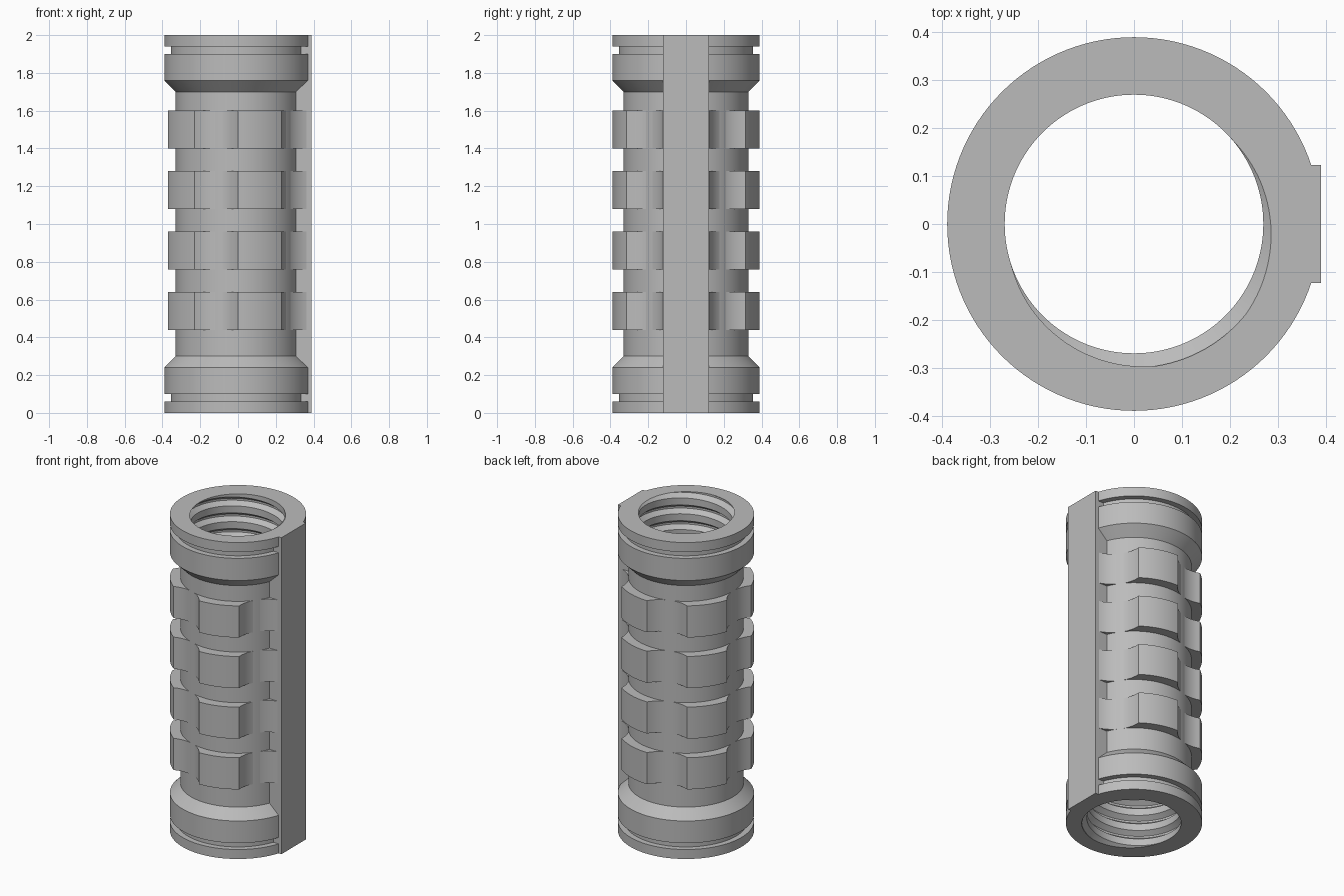
import bpy, bmesh
from math import sin, cos, pi, tau, floor, sqrt, radians

cube = bpy.data.objects.get("Cube")
if cube:
    bpy.data.objects.remove(cube)

HEIGHT, SEGMENTS = 2.0, 120
OUTER, CORE, GROOVE, BORE, ROOT = 0.39, 0.33, 0.355, 0.27, 0.30
PITCH = 0.1

grey = bpy.data.materials.new("matte_grey")
grey.use_nodes = True
grey.diffuse_color = (0.5, 0.5, 0.5, 1)
grey.node_tree.nodes["Principled BSDF"].inputs["Base Color"].default_value = (0.5, 0.5, 0.5, 1)


def finish(bm, name):
    """Weld, orient and shade a mesh, then add it as a named object."""
    bmesh.ops.remove_doubles(bm, verts=bm.verts, dist=0.0002)
    bmesh.ops.recalc_face_normals(bm, faces=bm.faces)
    mesh = bpy.data.meshes.new(name)
    bm.to_mesh(mesh)
    bm.free()
    mesh.materials.append(grey)
    obj = bpy.data.objects.new(name, mesh)
    bpy.context.collection.objects.link(obj)
    bpy.ops.object.select_all(action='DESELECT')
    obj.select_set(True)
    bpy.context.view_layer.objects.active = obj
    bpy.ops.object.shade_smooth_by_angle(angle=radians(25))
    return obj


# Helical thread cut into the bore: a trapezoid groove with a flat root
HALF, FLAT = 0.28, 0.06
START = HEIGHT / PITCH + 1 / 6


def bore_radius(z, angle):
    u = z / PITCH - angle / tau - START
    d = abs(u - floor(u + 0.5))
    t = min(1, max(0, (HALF - d) / (HALF - FLAT)))
    return BORE + (ROOT - BORE) * t


def bore_points(angle):
    """Points down the bore wall at one angle, top to bottom."""
    heights = [HEIGHT]
    for turn in range(3, -int(HEIGHT / PITCH) - 4, -1):
        for edge in (HALF, FLAT, -FLAT, -HALF):
            z = PITCH * (turn + edge + START + angle / tau)
            heights.append(min(HEIGHT, max(0, z)))
    heights.append(0)
    return [(bore_radius(z, angle), z) for z in heights]


# Outer profile: grooved collar with a tapered shoulder, mirrored at the top
collar = [(OUTER, 0), (OUTER, 0.06), (GROOVE, 0.06), (GROOVE, 0.10),
          (OUTER, 0.10), (OUTER, 0.24), (CORE, 0.30)]
outside = collar + [(r, HEIGHT - z) for r, z in reversed(collar)]

bm = bmesh.new()
columns = []
for i in range(SEGMENTS + 1):
    a = tau * i / SEGMENTS
    loop = outside + bore_points(a)
    columns.append([bm.verts.new((r * cos(a), r * sin(a), z)) for r, z in loop])
for left, right in zip(columns, columns[1:]):
    n = len(left)
    for j in range(n):
        k = (j + 1) % n
        bm.faces.new((left[j], right[j], right[k], left[k]))
finish(bm, "threaded_tube")

# Grip rings: five lobes parted by five concave scallops
LOBES, STEPS = 5, 12
HALF_LOBE = pi / LOBES / 2
chord = OUTER * sin(HALF_LOBE)
sag = OUTER * cos(HALF_LOBE) - (CORE - 0.002)
scoop = (chord ** 2 + sag ** 2) / (2 * sag)
scoop_centre = CORE - 0.002 + scoop


def ring_outline():
    points = []
    for lobe in range(LOBES):
        mid = tau * lobe / LOBES
        for s in range(STEPS):
            a = mid + HALF_LOBE * (2 * s / STEPS - 1)
            points.append((OUTER * cos(a), OUTER * sin(a)))
        axis = mid + pi / LOBES
        for s in range(STEPS):
            y = chord * (2 * s / STEPS - 1)
            x = scoop_centre - sqrt(scoop ** 2 - y ** 2)
            points.append((x * cos(axis) - y * sin(axis), x * sin(axis) + y * cos(axis)))
    return points


INNER = 0.315
for number in range(4):
    low = 0.44 + 0.32 * number
    bm = bmesh.new()
    rows = []
    for x, y in ring_outline():
        f = INNER / sqrt(x * x + y * y)
        rows.append([bm.verts.new(p) for p in (
            (x, y, low), (x, y, low + 0.2),
            (x * f, y * f, low + 0.2), (x * f, y * f, low))])
    for p, q in zip(rows, rows[1:] + rows[:1]):
        for j in range(4):
            k = (j + 1) % 4
            bm.faces.new((p[j], q[j], q[k], p[k]))
    finish(bm, f"grip_ring_{number + 1}")

# Flat rail running the full height along the left side
bm = bmesh.new()
bmesh.ops.create_cube(bm, size=1)
for v in bm.verts:
    v.co.x = OUTER if v.co.x > 0 else 0.305
    v.co.y *= 0.246
    v.co.z = HEIGHT * (v.co.z + 0.5)
finish(bm, "flat_rail")
